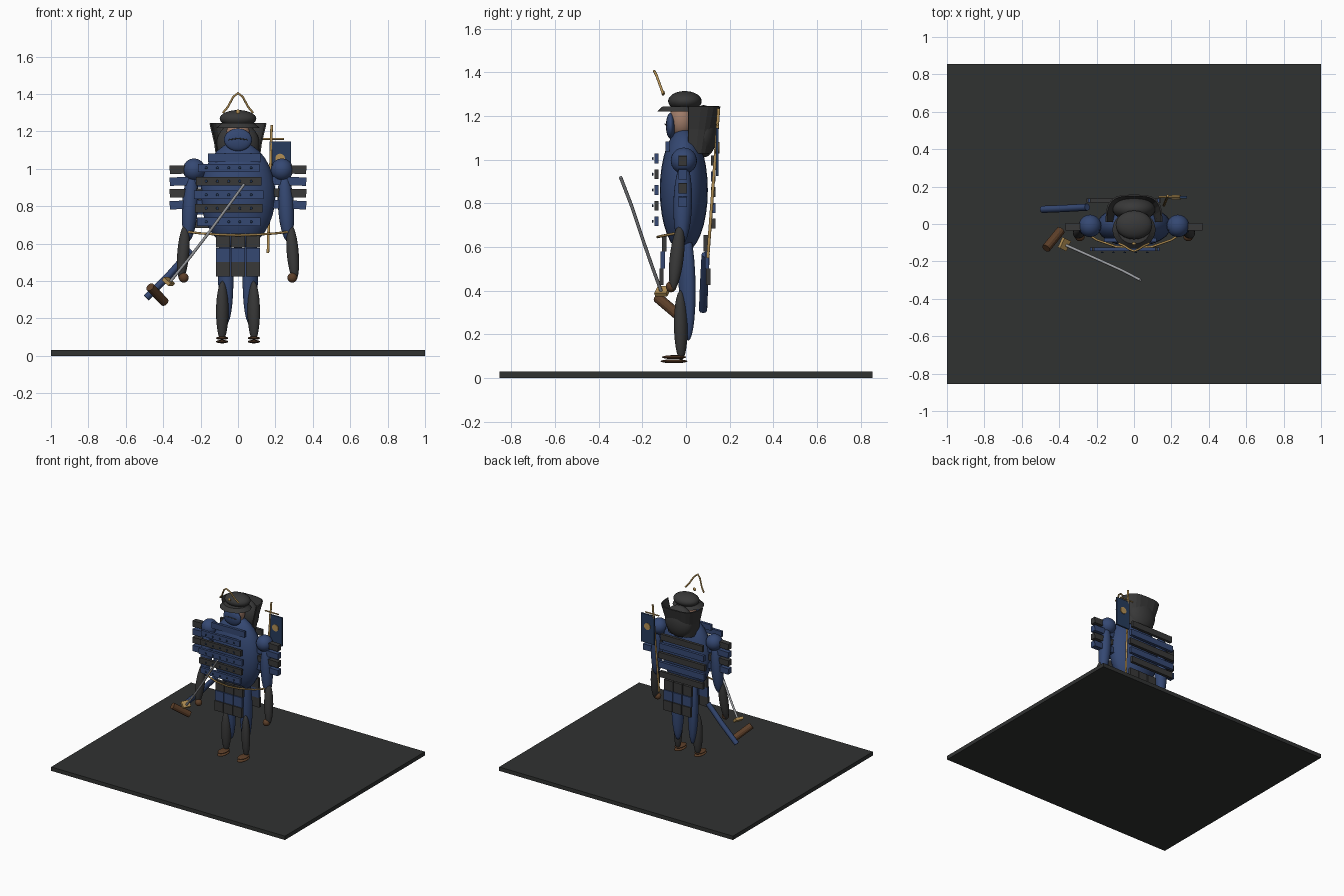
import bpy, bmesh, math
from mathutils import Vector, Matrix

if "Cube" in bpy.data.objects:
    bpy.data.objects.remove(bpy.data.objects["Cube"])


def mat(name, c):
    m = bpy.data.materials.new(name)
    m.diffuse_color = (*c, 1)
    m.use_nodes = True
    m.node_tree.nodes["Principled BSDF"].inputs["Base Color"].default_value = m.diffuse_color
    return m


BLUE = mat("blue_cloth", (0.035, 0.065, 0.17))
NAVY = mat("navy", (0.02, 0.045, 0.11))
DARK = mat("dark_iron", (0.04, 0.04, 0.04))
BASE = mat("base_grey", (0.03, 0.032, 0.031))
GOLD = mat("gold", (0.45, 0.28, 0.09))
BROWN = mat("brown_leather", (0.11, 0.05, 0.022))
SKIN = mat("skin", (0.35, 0.2, 0.14))
STEEL = mat("steel", (0.35, 0.36, 0.38))


def finish(name, bm, m, smooth=False):
    bmesh.ops.recalc_face_normals(bm, faces=bm.faces)
    me = bpy.data.meshes.new(name)
    bm.to_mesh(me)
    bm.free()
    me.materials.append(m)
    for p in me.polygons:
        p.use_smooth = smooth
    ob = bpy.data.objects.new(name, me)
    bpy.context.collection.objects.link(ob)
    return ob


def box(name, c, s, m, rot=None):
    bm = bmesh.new()
    r = rot or Matrix.Identity(4)
    bmesh.ops.create_cube(bm, size=1, matrix=Matrix.Translation(c) @ r @ Matrix.Diagonal((*s, 1)))
    return finish(name, bm, m)


def ball(name, c, r, m):
    bm = bmesh.new()
    bmesh.ops.create_uvsphere(bm, u_segments=24, v_segments=16, radius=1,
                              matrix=Matrix.Translation(c) @ Matrix.Diagonal((*r, 1)))
    return finish(name, bm, m, True)


def along(a, b):
    a, b = Vector(a), Vector(b)
    return Matrix.Translation((a + b) / 2) @ (b - a).to_track_quat('Z', 'Y').to_matrix().to_4x4(), (b - a).length


def limb(name, a, b, rx, ry, m):
    t, n = along(a, b)
    bm = bmesh.new()
    bmesh.ops.create_uvsphere(bm, u_segments=20, v_segments=14, radius=1,
                              matrix=t @ Matrix.Diagonal((rx, ry, n / 2, 1)))
    return finish(name, bm, m, True)


def rod(name, a, b, r, m, sides=12):
    t, n = along(a, b)
    bm = bmesh.new()
    bmesh.ops.create_cone(bm, cap_ends=True, segments=sides, radius1=r, radius2=r, depth=n, matrix=t)
    return finish(name, bm, m)


def cord(name, pts, r, m):
    cu = bpy.data.curves.new(name, 'CURVE')
    cu.dimensions = '3D'
    cu.bevel_depth = r
    cu.bevel_resolution = 2
    cu.use_fill_caps = True
    s = cu.splines.new('POLY')
    s.points.add(len(pts) - 1)
    for p, q in zip(s.points, pts):
        p.co = (*q, 1)
    cu.materials.append(m)
    ob = bpy.data.objects.new(name, cu)
    bpy.context.collection.objects.link(ob)


# Display base
box("base", (0, 0, 0.015), (2, 1.71, 0.03), BASE)

# Torso and head
ball("torso", (0, -0.01, 0.86), (0.2, 0.11, 0.285), BLUE)
ball("head", (0, -0.02, 1.18), (0.065, 0.058, 0.08), SKIN)
ball("face_mask", (0, -0.07, 1.155), (0.075, 0.022, 0.06), BLUE)
cord("moustache", [(-0.05, -0.085, 1.155), (0, -0.096, 1.163), (0.05, -0.085, 1.155)], 0.003, DARK)

# Helmet with brim, neck guard and crest
ball("helmet_bowl", (0, -0.005, 1.268), (0.098, 0.077, 0.046), DARK)
bm = bmesh.new()
bmesh.ops.create_cone(bm, cap_ends=True, segments=32, radius1=1, radius2=0.75, depth=0.025,
                      matrix=Matrix.Translation((0, -0.03, 1.232)) @ Matrix.Diagonal((0.115, 0.102, 1, 1)))
finish("helmet_brim", bm, DARK)
ball("neck_guard_back", (0, 0.08, 1.13), (0.115, 0.065, 0.12), DARK)
bm = bmesh.new()
rows = []
for z, rx, ry in ((1.03, 0.105, 0.10), (1.14, 0.12, 0.125), (1.245, 0.145, 0.15)):
    row = []
    for i in range(13):
        a = math.pi * i / 12
        k = abs(math.cos(a)) ** 0.6 * (1 if math.cos(a) > 0 else -1)
        row.append(bm.verts.new((k * rx, math.sin(a) ** 0.6 * ry if 0 < i < 12 else 0.01, z)))
    rows.append(row)
for lo, hi in zip(rows, rows[1:]):
    for i in range(12):
        bm.faces.new((lo[i], lo[i + 1], hi[i + 1], hi[i]))
guard = finish("neck_guard", bm, DARK)
guard.modifiers.new("thickness", 'SOLIDIFY').thickness = 0.008
cord("crest", [(-0.08, -0.105, 1.30), (-0.055, -0.115, 1.33), (-0.025, -0.135, 1.385), (0, -0.145, 1.405),
               (0.025, -0.135, 1.385), (0.055, -0.115, 1.33), (0.08, -0.105, 1.30)], 0.006, GOLD)
ball("crest_disc", (0, -0.105, 1.305), (0.012, 0.008, 0.012), GOLD)

# Chest and back slats with lacing studs
box("collar_slat", (-0.02, -0.085, 1.06), (0.28, 0.02, 0.045), BLUE)
for i, w in enumerate((0.33, 0.35, 0.37, 0.36, 0.34)):
    z = 1.005 - 0.072 * i
    m = DARK if i % 2 else BLUE
    box(f"chest_slat_{i}", (-0.05, -0.135, z), (w, 0.02, 0.044), m)
    box(f"back_slat_{i}", (-0.055, 0.125, z - 0.01), (w + 0.03, 0.022, 0.046), BLUE if i % 2 else DARK)
    for k in range(5):
        ball(f"lacing_{i}_{k}", (-0.17 + 0.06 * k, -0.152, z), (0.007, 0.004, 0.007), NAVY)

# Arms, legs and shoulder plates on both sides
for s, side in ((-1, "left"), (1, "right")):
    ball(f"{side}_shoulder", (s * 0.235, -0.01, 0.995), (0.06, 0.06, 0.06), BLUE)
    limb(f"{side}_upper_arm", (s * 0.245, -0.01, 0.99), (s * 0.268, -0.02, 0.61), 0.043, 0.043, BLUE)
    limb(f"{side}_forearm", (s * 0.28, -0.025, 0.705), (s * 0.305, -0.06, 0.40), 0.032, 0.032, DARK)
    ball(f"{side}_hand", (s * 0.29, -0.068, 0.418), (0.026, 0.024, 0.026), BROWN)
    for i in range(4):
        box(f"{side}_shoulder_slat_{i}", (s * 0.275, -0.015, 0.997 - 0.063 * i), (0.18, 0.04, 0.045),
            BLUE if i % 2 else DARK, Matrix.Rotation(s * 0.03, 4, 'Y'))
    limb(f"{side}_thigh", (s * 0.07, 0, 0.69), (s * 0.062, 0.01, 0.17), 0.045, 0.035, BLUE)
    limb(f"{side}_shin", (s * 0.083, -0.025, 0.40), (s * 0.085, -0.022, 0.08), 0.035, 0.03, DARK)
    for z, r in ((0.076, 0.062), (0.095, 0.055)):
        ball(f"{side}_sandal", (s * 0.085, -0.055, z), (0.033, r, 0.009), BROWN)

# Skirt panels, front and back
for y, side in ((-0.11, "front"), (0.1, "back")):
    for i in range(3):
        for j, m in enumerate((DARK, BLUE, DARK)):
            box(f"{side}_skirt_{i}_{j}", (-0.08 + 0.08 * i, y + (0.01 - 0.006 * j) * (1 if y < 0 else -1), 0.617 - 0.077 * j),
                (0.075, 0.02, 0.076), m)

# Waist cord
cord("waist_cord", [(-0.285, -0.03, 0.665), (-0.2, -0.085, 0.655), (-0.1, -0.12, 0.648), (0, -0.13, 0.645),
                    (0.1, -0.12, 0.648), (0.2, -0.085, 0.655), (0.285, -0.03, 0.665)], 0.006, GOLD)

# Banner on the back
rod("banner_pole", (0.16, 0.1, 0.55), (0.18, 0.15, 1.235), 0.007, GOLD)
rod("banner_bar", (0.13, 0.145, 1.16), (0.245, 0.145, 1.16), 0.005, GOLD)
box("banner_cloth", (0.225, 0.143, 1.035), (0.115, 0.012, 0.22), NAVY)
for y in (0.135, 0.151):
    rod("banner_disc", (0.225, y - 0.003, 1.055), (0.225, y + 0.003, 1.055), 0.026, GOLD, 20)

# Sword and scabbard
cord("blade", [(-0.36, -0.115, 0.40), (-0.27, -0.155, 0.51), (-0.17, -0.20, 0.64), (-0.06, -0.25, 0.79),
               (0.035, -0.30, 0.92)], 0.008, STEEL)
q = Vector((0.385, -0.18, 0.51)).to_track_quat('Z', 'Y').to_matrix().to_4x4()
box("sword_guard", (-0.372, -0.108, 0.397), (0.06, 0.05, 0.02), GOLD, q)
rod("sword_handle", (-0.47, -0.13, 0.368), (-0.392, -0.035, 0.287), 0.024, BROWN)
cord("scabbard", [(-0.49, 0.078, 0.31), (-0.37, 0.083, 0.43), (-0.25, 0.09, 0.565)], 0.019, BLUE)
